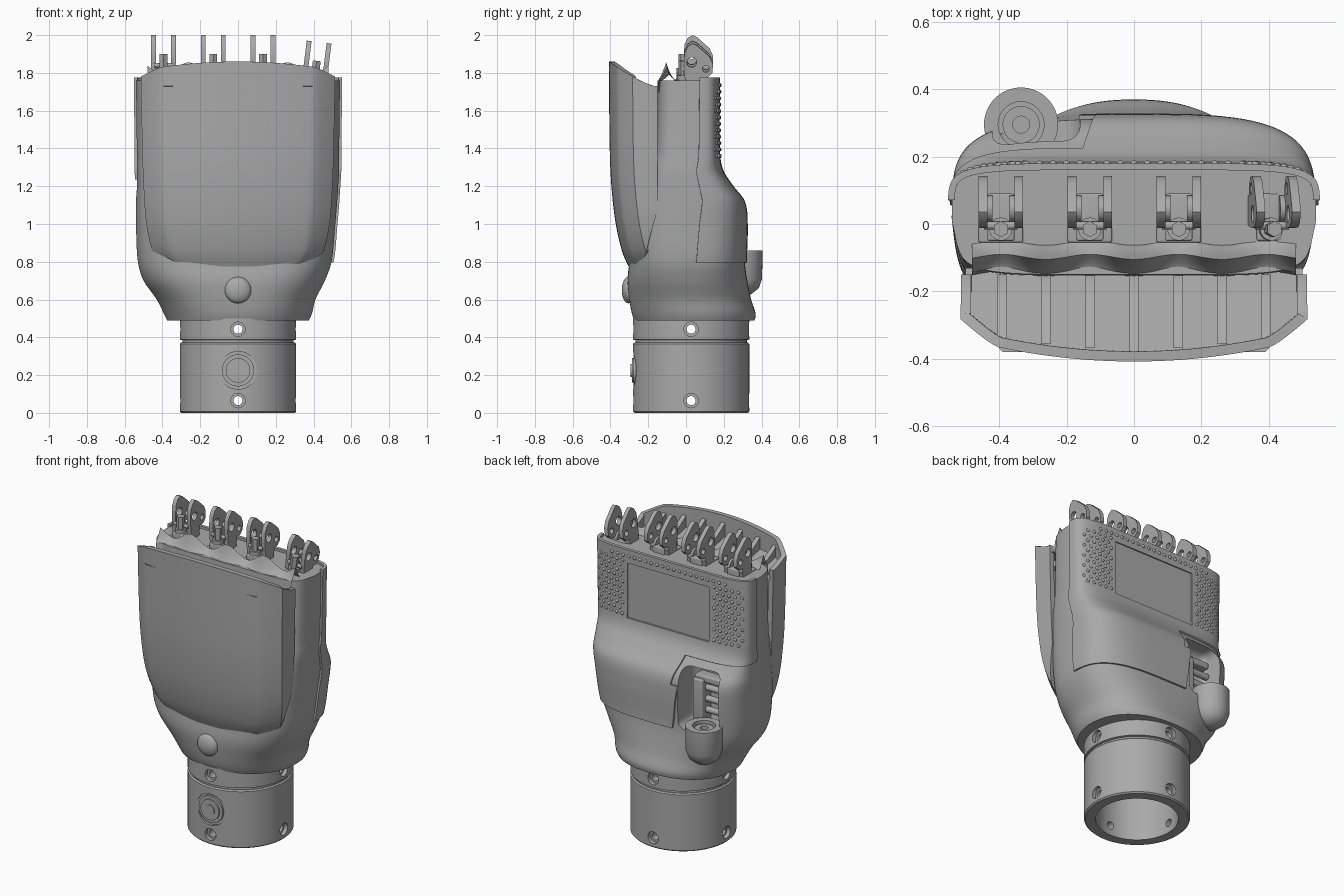
import bpy, bmesh, math
from mathutils import Matrix, Vector

if "Cube" in bpy.data.objects:
    bpy.data.objects.remove(bpy.data.objects["Cube"], do_unlink=True)

grey = bpy.data.materials.new("mid grey")
grey.use_nodes = True
grey.diffuse_color = (0.4, 0.4, 0.4, 1)
grey.node_tree.nodes["Principled BSDF"].inputs["Base Color"].default_value = (0.4, 0.4, 0.4, 1)
parts = []


def make(name, bm, fix=True):
    if fix:
        bmesh.ops.recalc_face_normals(bm, faces=bm.faces)
    me = bpy.data.meshes.new(name)
    bm.to_mesh(me)
    bm.free()
    me.materials.append(grey)
    ob = bpy.data.objects.new(name, me)
    bpy.context.collection.objects.link(ob)
    parts.append(ob)
    return ob


def bake(ob):
    bpy.context.view_layer.update()
    dg = bpy.context.evaluated_depsgraph_get()
    me = bpy.data.meshes.new_from_object(ob.evaluated_get(dg))
    ob.modifiers.clear()
    ob.data = me


def cut(ob, cutter):
    m = ob.modifiers.new("cut", "BOOLEAN")
    m.object, m.solver = cutter, "EXACT"
    bake(ob)
    parts.remove(cutter)
    bpy.data.objects.remove(cutter, do_unlink=True)


def thicken(ob, t):
    m = ob.modifiers.new("thickness", "SOLIDIFY")
    m.thickness, m.offset = t, -1
    bake(ob)


def sheet(f, nu, nv, closed=False):
    """Grid of f(u, v), u and v in 0..1; closed joins the u ends and caps v."""
    bm = bmesh.new()
    cols = nu if closed else nu + 1
    g = [[bm.verts.new(f(i / nu, j / nv)) for i in range(cols)] for j in range(nv + 1)]
    for j in range(nv):
        for i in range(nu):
            k = (i + 1) % cols
            bm.faces.new((g[j][i], g[j][k], g[j + 1][k], g[j + 1][i]))
    return bm, g


def prism(name, profile, x0, x1):
    bm = bmesh.new()
    face = bm.faces.new([bm.verts.new((x0, y, z)) for y, z in profile])
    ext = bmesh.ops.extrude_face_region(bm, geom=[face])["geom"]
    bmesh.ops.translate(bm, vec=(x1 - x0, 0, 0), verts=[e for e in ext if isinstance(e, bmesh.types.BMVert)])
    return make(name, bm)


def box(name, x0, x1, y0, y1, z0, z1, bevel=0):
    ob = prism(name, [(y0, z0), (y1, z0), (y1, z1), (y0, z1)], x0, x1)
    if bevel:
        m = ob.modifiers.new("round", "BEVEL")
        m.width, m.segments = bevel, 4
        bake(ob)
    return ob


def cyl(name, loc, r, length, axis="Z", r2=None, sides=32):
    bm = bmesh.new()
    rot = {"X": Matrix.Rotation(math.pi / 2, 4, "Y"), "Y": Matrix.Rotation(math.pi / 2, 4, "X"), "Z": Matrix()}[axis]
    bmesh.ops.create_cone(bm, cap_ends=True, segments=sides, radius1=r, radius2=r if r2 is None else r2,
                          depth=length, matrix=Matrix.Translation(loc) @ rot)
    return make(name, bm)


def lathe(name, profile, x, y, sides=64):
    bm = bmesh.new()
    vs = [bm.verts.new((r, 0, z)) for r, z in profile]
    es = [bm.edges.new((vs[i], vs[(i + 1) % len(vs)])) for i in range(len(vs))]
    bmesh.ops.spin(bm, geom=vs + es, cent=(0, 0, 0), axis=(0, 0, 1), angle=math.tau, steps=sides)
    bmesh.ops.remove_doubles(bm, verts=bm.verts, dist=0.0001)
    bmesh.ops.translate(bm, vec=(x, y, 0), verts=bm.verts)
    return make(name, bm)


def curve(keys, z):
    """Smooth interpolation through rows of (z, values...)."""
    z = min(max(z, keys[0][0]), keys[-1][0])
    i = max(k for k in range(len(keys) - 1) if keys[k][0] <= z)
    a, b = keys[i], keys[i + 1]
    p, q = keys[max(i - 1, 0)], keys[min(i + 2, len(keys) - 1)]
    h = b[0] - a[0]
    t = (z - a[0]) / h
    out = []
    for c in range(1, len(a)):
        m0 = (b[c] - p[c]) / (b[0] - p[0]) * h
        m1 = (q[c] - a[c]) / (q[0] - a[0]) * h
        out.append(a[c] + t * m0 + t * t * (3 * (b[c] - a[c]) - 2 * m0 - m1) + t ** 3 * (m0 + m1 - 2 * (b[c] - a[c])))
    return out


# Palm body: height, right, left, front, back, squareness
BODY = [(.49, .375, .375, -.272, .362, 2.3), (.52, .39, .39, -.285, .37, 2.3), (.6, .43, .41, -.3, .345, 2.5),
        (.7, .5, .46, -.31, .325, 2.8), (.8, .53, .495, -.3, .312, 3.2), (1, .54, .515, -.29, .315, 3.6),
        (1.12, .54, .525, -.26, .3, 4), (1.2, .535, .53, -.23, .24, 4.5), (1.28, .535, .535, -.2, .188, 5),
        (1.36, .535, .535, -.17, .17, 6), (1.76, .54, .54, -.15, .168, 6)]


def body_point(u, z, grow=0):
    xr, xl, yf, yb, n = curve(BODY, z)
    c, s = math.cos(u * math.tau), math.sin(u * math.tau)
    px = math.copysign(abs(c) ** (2 / n), c)
    py = math.copysign(abs(s) ** (2 / n), s)
    x = px * ((xl if c > 0 else xr) + grow) * (1 - .06 * max(0, -py))
    return (x, (yf + yb) / 2 + py * ((yb - yf) / 2 + grow), z)


def back_y(x, z):
    xr, xl, yf, yb, n = curve(BODY, z)
    return (yf + yb) / 2 + (yb - yf) / 2 * (1 - min(abs(x) / xl, 1) ** n) ** (1 / n) + .012


bm, g = sheet(lambda u, v: body_point(u, .49 + 1.27 * v), 128, 60, True)
bm.faces.new(g[0][::-1])
bm.faces.new(g[-1])
body = make("palm_body", bm)

# Back cover: a wrapped plate, cut away round the thumb socket, with a recessed panel
bm, g = sheet(lambda u, v: body_point(u, .795 + .98 * v, .012), 128, 60, True)
drop = []
for f in bm.faces:
    c = f.calc_center_median()
    if c.y < .06 or (c.x < -.14 and c.z < 1.24):
        drop.append(f)
bmesh.ops.delete(bm, geom=drop, context="FACES")
back = make("back_cover", bm, False)
thicken(back, .02)
cut(back, box("panel_cutter", -.29, .29, .172, .4, 1.34, 1.69))

# Grip bumps either side of the panel, and a row along its top
bm = bmesh.new()
spots = [(s * (.325 + .04 * i + .02 * (j % 2)), 1.36 + .034 * j) for s in (-1, 1) for i in range(5) for j in range(11)]
spots += [(-.4 + .04 * i, 1.735) for i in range(21)]
for x, z in spots:
    at = Matrix.Translation((x, back_y(x, z), z)) @ Matrix.Diagonal((1, .8, 1, 1))
    bmesh.ops.create_icosphere(bm, subdivisions=2, radius=.011, matrix=at)
make("grip_bumps", bm)

# Thumb socket: pocket, cup and inner bracket
cut(body, box("pocket_cutter", -.42, -.16, .13, .6, .8, 1.19, .05))
lathe("thumb_cup", [(0, .62), (.05, .628), (.09, .66), (.108, .71), (.11, .86), (.068, .86), (.068, .8), (0, .8)],
      -.335, .295)
lathe("thumb_pivot", [(.025, .79), (.055, .79), (.055, .845), (.025, .845)], -.335, .295, 32)
box("bracket_wall", -.27, -.2, .12, .22, .8, 1.1, .008)
box("bracket_top", -.4, -.2, .12, .2, 1.08, 1.12, .008)
for z in (.9, .97, 1.04):
    cyl("bracket_pin", (-.33, .17, z), .02, .16, "X")

# Front palm cover
FRONT = [(.775, .4, -.305), (.85, .45, -.337), (1, .485, -.372), (1.2, .5, -.395), (1.4, .507, -.404), (1.86, .516, -.408)]


def rim(y):
    return 1.73 + .13 * (max(0, -y - .165) / .243) ** 1.3


def outline(u, z):
    w, f = curve(FRONT, z)
    a = abs(u)
    if a < .5:
        x, y = a / .5 * .78 * w, f + .042 * (a / .5) ** 2
    elif a < .75:
        t = (a - .5) / .25
        x, y = w * (.78 + .22 * t), f + .042 + .083 * t ** 1.2
    else:
        t = (a - .75) / .25
        x, y = w, f + .125 + t * (-.15 - f - .125)
    return math.copysign(x, u), y


def cover_point(u, v):
    u = 2 * u - 1
    low = .775 + .3 * abs(u) ** 5
    z = low + v * (rim(outline(u, 1.86)[1]) - low)
    return (*outline(u, z), z)


bm, g = sheet(cover_point, 64, 40)
thicken(make("palm_cover", bm, False), .03)

# Dished floor behind the cover rim, with stiffening ribs
bm, g = sheet(lambda u, v: ((2 * u - 1) * (.39 + .11 * min(1, v * 2)), -.38 + .25 * v, 1.73 - .05 * v), 16, 10)
make("cover_floor", bm, False)
for i in range(-3, 4):
    y0 = -.38 + .012 * abs(i)
    steps = [y0 + (-.15 - y0) * k / 8 for k in range(9)]
    prism("rib", [(y, rim(y) - .025) for y in steps] + [(-.15, 1.66), (y0, 1.66)], i * .131 - .014, i * .131 + .014)


# Scalloped knuckle ridge, lower below each finger
def ridge_point(u, v):
    x = (2 * u - 1) * .48
    peak = .5 + .5 * math.cos(x / .262 * math.tau)
    s = 2 * v - 1
    top = (.035 + .065 * peak) * (1 - abs(s)) ** 1.5
    return (x, -.105 + .05 * s + .015 * (1 - peak), 1.755 + top - (.06 if v in (0, 1) else 0))


bm, g = sheet(ridge_point, 80, 12)
make("knuckle_ridge", bm, False)

# Four finger hinges, the outer one leaning outward
LINK = [(0, 1.74), (-.012, 1.88), (-.008, 1.95), (.01, 1.985), (.035, 2), (.06, 1.988), (.125, 1.93), (.143, 1.89),
        (.14, 1.845), (.115, 1.82), (.085, 1.82), (.075, 1.74)]
for i in range(4):
    x = -.395 + .264 * i
    start = len(parts)
    for s in (-1, 1):
        link = prism("finger_link", LINK, x + s * .053 - .013, x + s * .053 + .013)
        for y, z, r in ((.03, 1.9, .026), (.105, 1.865, .018)):
            cut(link, cyl("hole_cutter", (x, y, z), r, .3, "X"))
        cyl("link_boss", (x + s * .045, .045, 1.8), .04, .04, "X")
    box("hinge_block", x - .04, x + .04, -.05, .09, 1.7, 1.8, .006)
    box("hinge_base", x - .066, x + .066, -.055, .06, 1.7, 1.77, .006)
    cyl("hinge_washer", (x, -.015, 1.8), .034, .05)
    cyl("hinge_bolt", (x, -.015, 1.85), .024, .1, sides=6)
    cyl("hinge_pin", (x, -.005, 1.84), .012, .1, "X")
    if i == 3:
        tilt = Matrix.Translation((x, 0, 1.7)) @ Matrix.Rotation(math.radians(7), 4, "Y") @ Matrix.Translation((-x, 0, -1.735))
        for ob in parts[start:]:
            ob.data.transform(tilt)

# Wrist: hollow sleeve and collar with screw holes all round
WY = .027
sleeve = lathe("wrist_sleeve", [(.24, 0), (.3, 0), (.308, .008), (.308, .365), (.3, .372), (.24, .372)], 0, WY, 96)
collar = lathe("wrist_collar", [(.24, .37), (.295, .37), (.295, .385), (.308, .388), (.308, .5), (.24, .5)], 0, WY, 96)
for ob, z in ((sleeve, .065), (collar, .443)):
    for axis, d in (("X", Vector((1, 0, 0))), ("Y", Vector((0, 1, 0)))):
        cut(ob, cyl("screw_cutter", (0, WY, z), .024, .8, axis))
        for s in (-1, 1):
            cut(ob, cyl("sink_cutter", Vector((0, WY, z)) + d * s * .308, .038, .05, axis))

# Round button on the sleeve and domed button on the palm
cut(sleeve, cyl("button_cutter", (0, -.29, .225), .1, .05, "Y"))
cyl("button_ring", (0, -.262, .225), .085, .03, "Y")
cyl("button_step", (0, -.272, .225), .065, .03, "Y")
cyl("button_cap", (0, -.278, .225), .035, .03, "Y")
bm = bmesh.new()
bmesh.ops.create_uvsphere(bm, u_segments=32, v_segments=16, radius=.07,
                          matrix=Matrix.Translation((0, -.305, .65)) @ Matrix.Diagonal((1, .5, 1, 1)))
make("palm_button", bm)

bpy.ops.object.select_all(action="DESELECT")
for ob in parts:
    ob.select_set(True)
bpy.context.view_layer.objects.active = body
bpy.ops.object.shade_smooth_by_angle(angle=math.radians(32))
